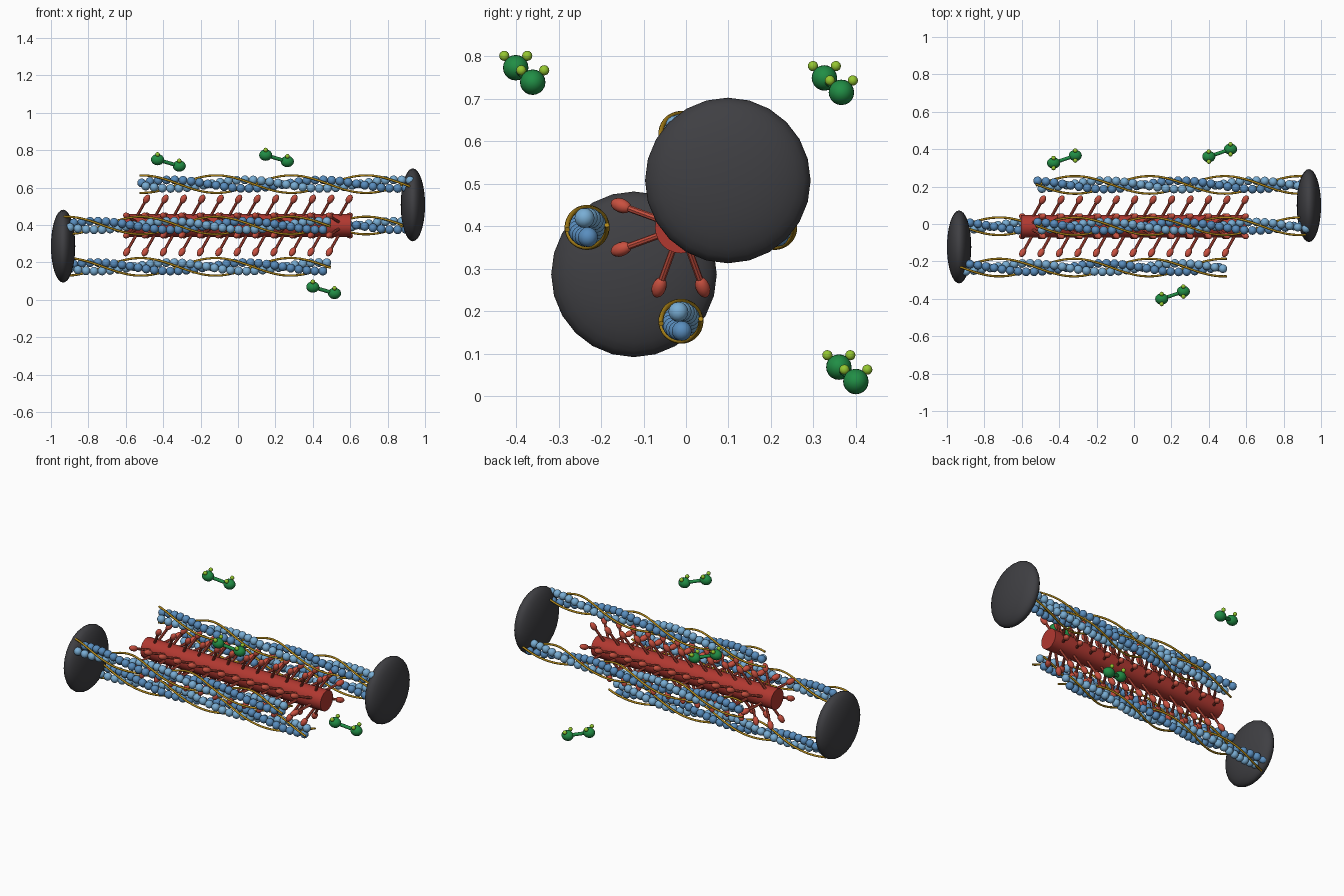
import bpy, bmesh, math
from mathutils import Vector, Matrix

if "Cube" in bpy.data.objects:
    bpy.data.objects.remove(bpy.data.objects["Cube"])

AY, AZ, OFF = -0.012, 0.397, 0.221      # bundle axis and filament spacing
PITCH = 0.8                             # helix length of one full turn


def material(name, rgb):
    m = bpy.data.materials.new(name)
    m.diffuse_color = (*rgb, 1)
    m.use_nodes = True
    m.node_tree.nodes["Principled BSDF"].inputs["Base Color"].default_value = m.diffuse_color
    return m


DARK = material("charcoal", (0.05, 0.05, 0.056))
RED = material("red", (0.44, 0.04, 0.03))
CORAL = material("coral", (0.58, 0.08, 0.05))
BLUE = material("blue", (0.10, 0.27, 0.52))
SKY = material("sky", (0.19, 0.42, 0.66))
GOLD = material("gold", (0.45, 0.25, 0.01))
GREEN = material("green", (0.015, 0.27, 0.06))
LIME = material("lime", (0.30, 0.57, 0.03))


def finish(bm, name, mat):
    me = bpy.data.meshes.new(name)
    bm.to_mesh(me)
    bm.free()
    me.materials.append(mat)
    ob = bpy.data.objects.new(name, me)
    bpy.context.collection.objects.link(ob)
    bpy.ops.object.select_all(action='DESELECT')
    ob.select_set(True)
    bpy.context.view_layer.objects.active = ob
    bpy.ops.object.shade_smooth_by_angle(angle=math.radians(40))
    return ob


def ball(bm, c, size, axis=(0, 0, 1), seg=12, rings=8):
    """Ellipsoid whose local z runs along axis."""
    rot = Vector(axis).to_track_quat('Z', 'Y').to_matrix().to_4x4()
    bmesh.ops.create_uvsphere(bm, u_segments=seg, v_segments=rings, radius=1,
                              matrix=Matrix.Translation(c) @ rot @ Matrix.Diagonal((*size, 1)))


def rod(bm, a, b, r, seg=8):
    a, b = Vector(a), Vector(b)
    rot = (b - a).to_track_quat('Z', 'Y').to_matrix().to_4x4()
    bmesh.ops.create_cone(bm, cap_ends=True, segments=seg, radius1=r, radius2=r,
                          depth=(b - a).length, matrix=Matrix.Translation((a + b) / 2) @ rot)


# Flattened anchor discs at both ends
for side, name in ((-1, "left_anchor_disc"), (1, "right_anchor_disc")):
    bm = bmesh.new()
    ball(bm, (0.935 * side, AY + side * OFF / 2, AZ + side * OFF / 2),
         (0.195, 0.195, 0.065), (1, 0, 0), 24, 16)
    finish(bm, name, DARK)

# Thick central rod
bm = bmesh.new()
rod(bm, (-0.605, AY, AZ), (0.605, AY, AZ), 0.061, 24)
finish(bm, "thick_filament", RED)

# Paired heads reaching toward each thin filament, leaning to its anchor
stalks, heads = bmesh.new(), bmesh.new()
for quarter in range(4):
    lean = 1 if quarter < 2 else -1
    for spread in (-20, 20):
        ang = math.radians(quarter * 90 + spread)
        radial = Vector((0, math.cos(ang), math.sin(ang)))
        for i in range(12):
            x = -0.542 + i * 0.0985
            base = Vector((x, AY, AZ)) + radial * 0.05
            tip = Vector((x + lean * 0.053, AY, AZ)) + radial * 0.15
            rod(stalks, base, tip, 0.008)
            ball(heads, tip, (0.017, 0.017, 0.027), tip - base)
finish(stalks, "head_stalks", CORAL)
finish(heads, "filament_heads", CORAL)


def on_helix(x, start, phase, r, y, z):
    a = phase + 2 * math.pi * (x - start) / PITCH
    return Vector((x, y + r * math.cos(a), z + r * math.sin(a)))


# Thin filaments: two strands of beads wrapped by two gold cords
for n, (dy, dz, side) in enumerate(((OFF, 0, 1), (0, OFF, 1), (-OFF, 0, -1), (0, -OFF, -1))):
    y, z = AY + dy, AZ + dz
    x0, x1 = (-0.515, 0.92) if side > 0 else (-0.92, 0.475)
    for s, mat in enumerate((BLUE, SKY)):
        bm = bmesh.new()
        count = 33
        for i in range(count):
            x = x0 + (x1 - x0) * (i + 0.5 * s) / (count - 0.5)
            ball(bm, on_helix(x, x0, math.pi * s + 0.3, 0.023, y, z), (0.0235,) * 3)
        finish(bm, f"thin_filament_{n + 1}_strand_{s + 1}", mat)

        cu = bpy.data.curves.new("cord", 'CURVE')
        cu.dimensions = '3D'
        cu.bevel_depth = 0.006
        cu.bevel_resolution = 2
        cu.use_fill_caps = True
        sp = cu.splines.new('POLY')
        sp.points.add(80)
        for i, p in enumerate(sp.points):
            x = x0 - 0.01 + (x1 - x0 + 0.03) * i / 80
            p.co = (*on_helix(x, x0, math.pi * (s + 0.5), 0.047, y, z), 1)
        cu.materials.append(GOLD)
        cord = bpy.data.objects.new(f"cord_{n + 1}_{s + 1}", cu)
        bpy.context.collection.objects.link(cord)

# Floating two-lobed proteins carrying small ions
for n, c in enumerate(((-0.372, 0.346, 0.732), (0.206, -0.381, 0.756), (0.458, 0.38, 0.051))):
    body, ions = bmesh.new(), bmesh.new()
    c, half = Vector(c), Vector((0.058, 0.02, -0.017))
    rod(body, c - half, c + half, 0.01, 10)
    for s in (-1, 1):
        lobe = c + half * s
        ball(body, lobe, (0.03, 0.03, 0.035), (1, 0, 0), 20, 12)
        for d in (-0.027, 0.027):
            ball(ions, lobe + Vector((0, d, 0.028)), (0.012,) * 3)
    finish(body, f"binding_protein_{n + 1}", GREEN)
    finish(ions, f"ions_{n + 1}", LIME)
